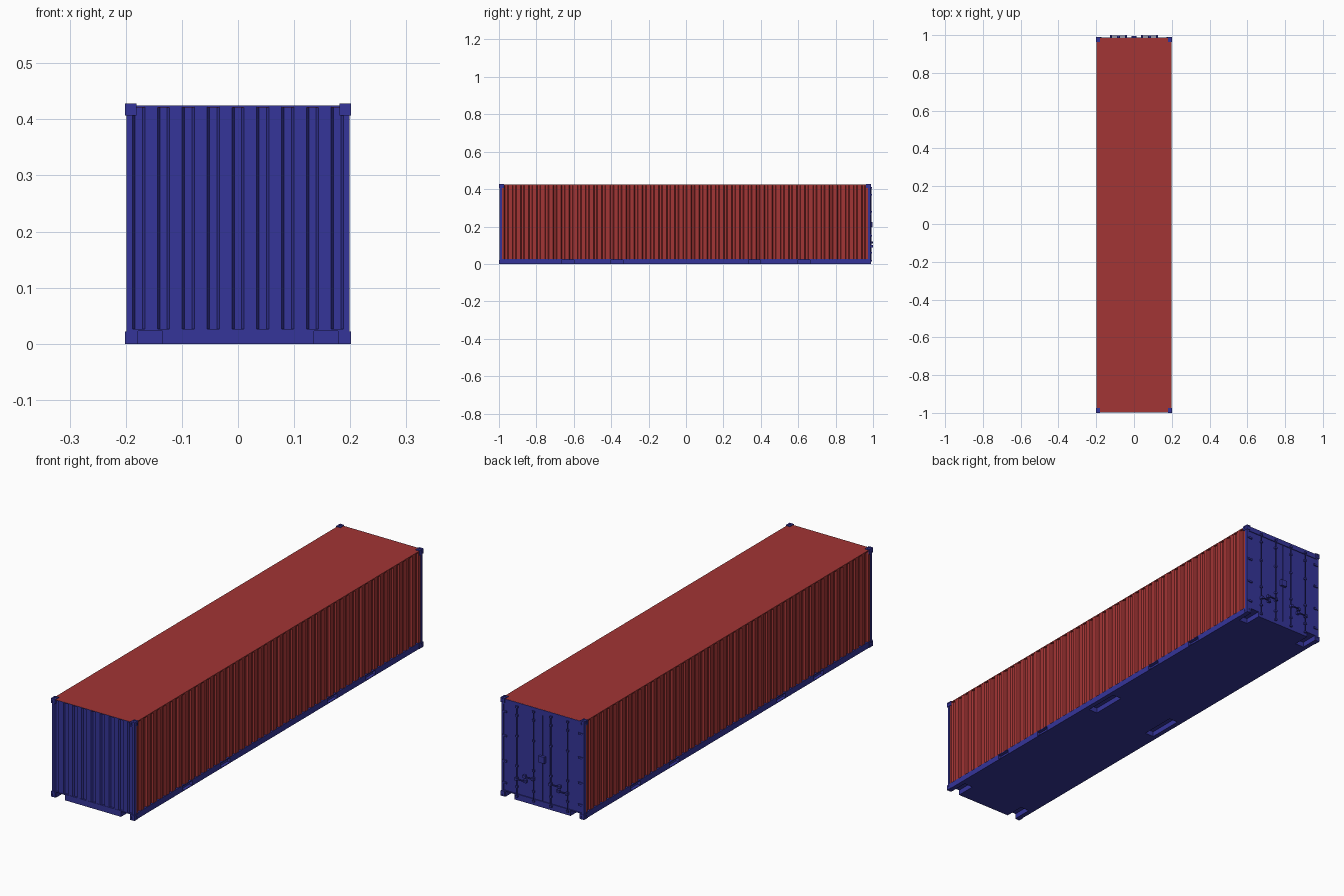
import bpy, bmesh, math
from mathutils import Matrix, Vector

if "Cube" in bpy.data.objects:
    bpy.data.objects.remove(bpy.data.objects["Cube"])


def material(name, rgb):
    m = bpy.data.materials.new(name)
    m.diffuse_color = (*rgb, 1)
    m.use_nodes = True
    m.node_tree.nodes["Principled BSDF"].inputs["Base Color"].default_value = m.diffuse_color
    return m


BLUE = material("blue_paint", (0.035, 0.035, 0.32))
RED = material("red_paint", (0.36, 0.035, 0.035))


def finish(name, bm, mat=None):
    bmesh.ops.recalc_face_normals(bm, faces=bm.faces)
    me = bpy.data.meshes.new(name)
    bm.to_mesh(me)
    bm.free()
    ob = bpy.data.objects.new(name, me)
    bpy.context.collection.objects.link(ob)
    if mat:
        me.materials.append(mat)
    return ob


def box(bm, x0, x1, y0, y1, z0, z1):
    m = Matrix.Translation(((x0 + x1) / 2, (y0 + y1) / 2, (z0 + z1) / 2))
    size = (abs(x1 - x0), abs(y1 - y0), abs(z1 - z0), 1)
    bmesh.ops.create_cube(bm, size=1, matrix=m @ Matrix.Diagonal(size))


def prism(bm, pts, vec):
    face = bm.faces.new([bm.verts.new(p) for p in pts])
    ext = bmesh.ops.extrude_face_region(bm, geom=[face], use_keep_orig=True)
    bmesh.ops.translate(bm, vec=vec, verts=[g for g in ext["geom"] if isinstance(g, bmesh.types.BMVert)])


def cut(ob, bm):
    cutter = finish("cutter", bm)
    cutter.hide_render = True
    mod = ob.modifiers.new("cut", 'BOOLEAN')
    mod.operation, mod.solver, mod.object = 'DIFFERENCE', 'EXACT', cutter
    bpy.context.view_layer.objects.active = ob
    bpy.ops.object.modifier_apply(modifier=mod.name)
    bpy.data.objects.remove(cutter)


def corrugation(a, b, n, depth, ramp=0.0045):
    """(along, inset) points for n trapezoid grooves between a and b."""
    raised = (b - a) / (2 * n - 1)
    pts = []
    for i in range(n):
        s = a + 2 * i * raised
        e = s + raised
        pts += [(s, 0), (s + ramp, depth), (e - ramp, depth), (e, 0)]
    return pts


SIDES = (-1, 1)
Y0, Y1 = -0.998, 0.987

# Floor base with pockets in the underside and side openings
bm = bmesh.new()
box(bm, -0.199, 0.199, Y0, Y1, 0, 0.026)
base = finish("base_frame", bm, BLUE)
bm = bmesh.new()
for s in SIDES:
    for ya, yb in ((-1.1, -0.91), (-0.085, 0.075), (0.91, 1.1)):
        box(bm, s * 0.135, s * 0.178, ya, yb, -0.02, 0.023)
    for y in (-0.63, -0.37, 0.365, 0.63):
        box(bm, s * 0.185, s * 0.22, y - 0.032, y + 0.032, 0.003, 0.022)
cut(base, bm)

# Corrugated red side walls
for s, name in ((-1, "left_wall"), (1, "right_wall")):
    bm = bmesh.new()
    prof = [(s * (0.198 - d), y, 0.026) for y, d in corrugation(-0.972, 0.96, 45, 0.007)]
    pts = [(s * 0.183, Y0 + 0.013, 0.026), (s * 0.198, Y0 + 0.013, 0.026)] + prof
    pts += [(s * 0.198, Y1 - 0.012, 0.026), (s * 0.183, Y1 - 0.012, 0.026)]
    prism(bm, pts, (0, 0, 0.395))
    box(bm, s * 0.183, s * 0.1985, Y0 + 0.013, Y1 - 0.012, 0.42, 0.4245)
    finish(name, bm, RED)

# Roof
bm = bmesh.new()
box(bm, -0.1985, 0.1985, Y0 + 0.002, Y1 - 0.002, 0.421, 0.425)
finish("roof", bm, RED)

# Corrugated blue front wall with posts
bm = bmesh.new()
prof = [(x, Y0 + 0.001 + d, 0.026) for x, d in corrugation(-0.188, 0.188, 9, 0.007)]
pts = [(-0.199, Y0 + 0.014, 0.026), (-0.199, Y0 + 0.001, 0.026)] + prof
pts += [(0.199, Y0 + 0.001, 0.026), (0.199, Y0 + 0.014, 0.026)]
prism(bm, pts, (0, 0, 0.396))
box(bm, -0.199, 0.199, Y0 + 0.001, Y0 + 0.014, 0.422, 0.4245)
finish("front_wall", bm, BLUE)

# Door frame
bm = bmesh.new()
for s in SIDES:
    box(bm, s * 0.188, s * 0.199, Y1 - 0.013, Y1, 0.026, 0.4245)
box(bm, -0.188, 0.188, Y1 - 0.013, Y1, 0.402, 0.4245)
finish("door_frame", bm, BLUE)

# Doors
for s, name in ((-1, "left_door"), (1, "right_door")):
    bm = bmesh.new()
    box(bm, s * 0.001, s * 0.187, Y1 - 0.012, Y1 - 0.002, 0.027, 0.401)
    finish(name, bm, BLUE)

# Locking rods, brackets, handles and hinges
bm_rods, bm_brackets, bm_handles, bm_hinges = [bmesh.new() for _ in range(4)]
for s in SIDES:
    for x in (0.042, 0.122):
        bmesh.ops.create_cone(bm_rods, cap_ends=True, segments=10, radius1=0.0025, radius2=0.0025,
                              depth=0.398, matrix=Matrix.Translation((s * x, Y1 + 0.003, 0.212)))
        for z in (0.018, 0.06, 0.15, 0.28, 0.37, 0.407):
            box(bm_brackets, s * x - 0.005, s * x + 0.005, Y1 - 0.003, Y1 + 0.007, z - 0.004, z + 0.004)
        # handle bar, hub and keeper
        z = 0.115 if x < 0.1 else 0.095
        inner, outer = (x, x + 0.042) if x < 0.1 else (x - 0.042, x)
        box(bm_handles, s * inner, s * outer, Y1 + 0.006, Y1 + 0.011, z - 0.002, z + 0.002)
        box(bm_handles, s * x - 0.005, s * x + 0.005, Y1 - 0.002, Y1 + 0.013, z - 0.006, z + 0.006)
        k = outer if x < 0.1 else inner
        box(bm_handles, s * k - 0.006, s * k + 0.006, Y1 - 0.003, Y1 + 0.010, z - 0.006, z + 0.006)
    for z in (0.06, 0.155, 0.265, 0.37):
        box(bm_hinges, s * 0.172, s * 0.196, Y1 - 0.003, Y1 + 0.003, z - 0.004, z + 0.004)
rods = finish("lock_rods", bm_rods, BLUE)
for p in rods.data.polygons:
    p.use_smooth = len(p.vertices) == 4
finish("rod_brackets", bm_brackets, BLUE)
finish("door_handles", bm_handles, BLUE)
finish("door_hinges", bm_hinges, BLUE)

# Lock box over the door seam
bm = bmesh.new()
box(bm, -0.014, 0.014, Y1 - 0.003, Y1 + 0.009, 0.197, 0.225)
finish("lock_box", bm, BLUE)

# Corner castings with oval openings
bm, holes = bmesh.new(), bmesh.new()
for sx in SIDES:
    for ya, yb, sy in ((-1.0, -0.974, -1), (0.963, 0.989, 1)):
        for za, zb, sz in ((0, 0.022, -1), (0.407, 0.428, 1)):
            box(bm, sx * 0.181, sx * 0.201, ya, yb, za, zb)
            c = Vector((sx * 0.191, (ya + yb) / 2, (za + zb) / 2))
            ends = (sx * 0.201, ya if sy < 0 else yb, za if sz < 0 else zb)
            for axis, sign, tall in ((0, sx, 2), (1, sy, 2), (2, sz, 1)):
                wide = 3 - axis - tall
                pts = []
                for i in range(12):
                    a = math.tau * i / 12
                    p = c.copy()
                    p[wide] += 0.0042 * math.cos(a)
                    p[tall] += 0.0072 * math.sin(a)
                    p[axis] = ends[axis] + sign * 0.004
                    pts.append(p)
                vec = Vector((0, 0, 0))
                vec[axis] = -sign * 0.0065
                prism(holes, pts, vec)
castings = finish("corner_castings", bm, BLUE)
cut(castings, holes)
